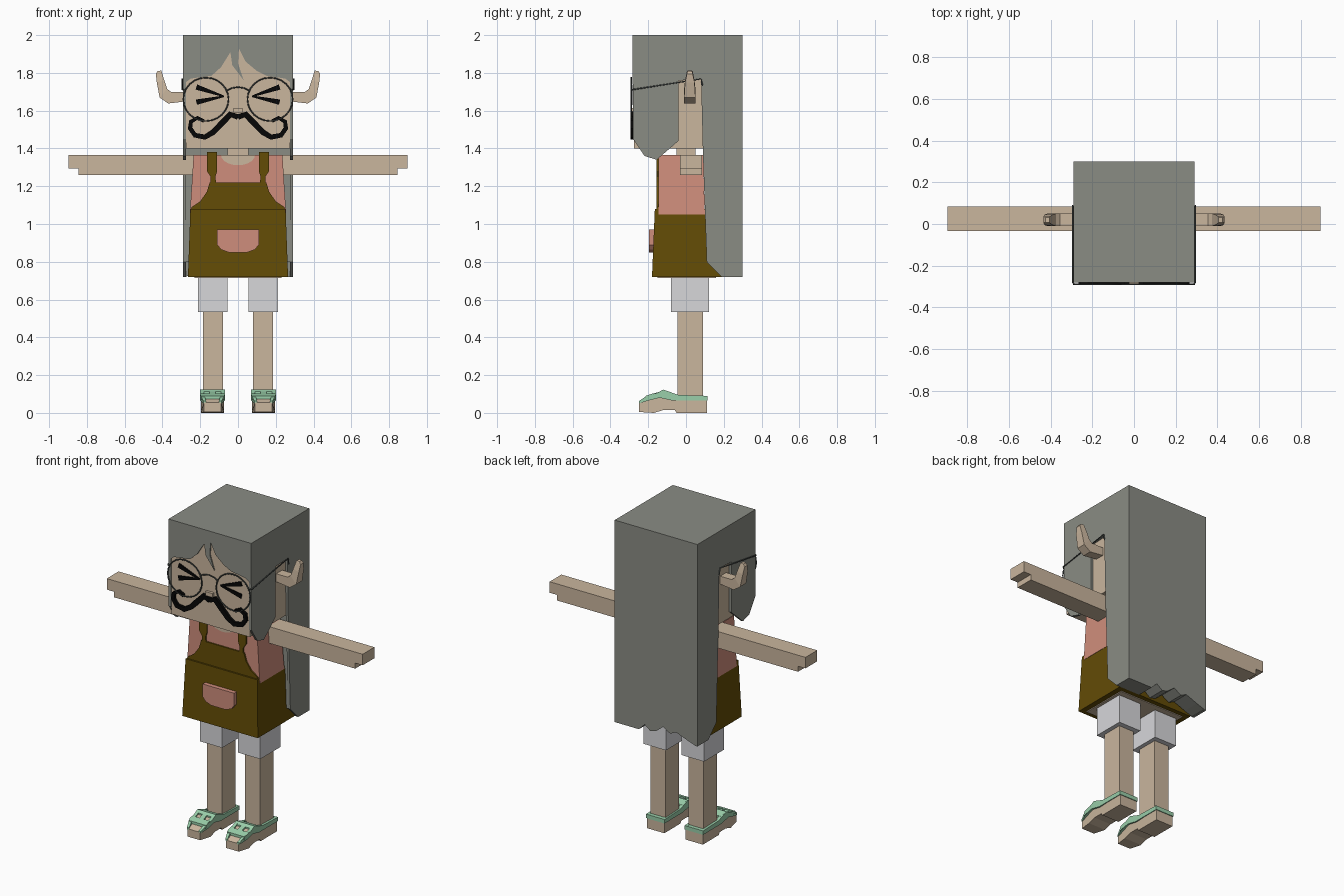
import bpy
import bmesh
import math
from mathutils import Vector

default_cube = bpy.data.objects.get("Cube")
if default_cube:
    bpy.data.objects.remove(default_cube, do_unlink=True)


def make_material(name, red, green, blue):
    """Flat material from display values, converted to linear."""
    color = [(c / 255) ** 2.2 for c in (red, green, blue)] + [1]
    material = bpy.data.materials.new(name)
    material.use_nodes = True
    material.diffuse_color = color
    material.node_tree.nodes["Principled BSDF"].inputs["Base Color"].default_value = color
    return material


skin = make_material("skin beige", 200, 180, 156)
grey = make_material("hair grey", 137, 139, 131)
pink = make_material("shirt pink", 206, 140, 123)
brown = make_material("apron brown", 99, 77, 14)
white = make_material("shorts white", 214, 214, 217)
mint = make_material("sandal green", 152, 205, 168)
black = make_material("ink black", 14, 14, 14)
wire = make_material("wire grey", 75, 80, 78)


def finish(name, bm, material):
    bmesh.ops.recalc_face_normals(bm, faces=bm.faces)
    mesh = bpy.data.meshes.new(name)
    bm.to_mesh(mesh)
    bm.free()
    mesh.materials.append(material)
    obj = bpy.data.objects.new(name, mesh)
    bpy.context.scene.collection.objects.link(obj)
    return obj


def loft(name, rings, material):
    """Skin a list of equal point rings and cap both ends."""
    bm = bmesh.new()
    rows = [[bm.verts.new(p) for p in ring] for ring in rings]
    count = len(rows[0])
    for low, high in zip(rows, rows[1:]):
        for i in range(count):
            j = (i + 1) % count
            bm.faces.new((low[i], low[j], high[j], high[i]))
    bm.faces.new(rows[0])
    bm.faces.new(rows[-1])
    return finish(name, bm, material)


def prism(name, outline, axis, start, end, material):
    """Extrude an outline (y,z along x, or x,z along y)."""
    def place(point, depth):
        u, v = point
        return (depth, u, v) if axis == "x" else (u, depth, v)
    return loft(name, [[place(p, d) for p in outline] for d in (start, end)], material)


def rect(x0, x1, y0, y1, z):
    return [(x0, y0, z), (x1, y0, z), (x1, y1, z), (x0, y1, z)]


def box(name, x0, x1, y0, y1, z0, z1, material):
    return loft(name, [rect(x0, x1, y0, y1, z0), rect(x0, x1, y0, y1, z1)], material)


def flip(outline, side):
    return [(side * u, v) for u, v in outline]


def mirrored(half):
    """Complete a symmetric outline from its +x half."""
    return half + [(-u, v) for u, v in reversed(half)]


def ribbon(name, path, widths, y0, y1, material):
    """Flat brush stroke of varying width on the face."""
    points = [Vector(p) for p in path]
    upper, lower = [], []
    for i, (p, w) in enumerate(zip(points, widths)):
        along = points[min(i + 1, len(points) - 1)] - points[max(i - 1, 0)]
        normal = Vector((-along.y, along.x)).normalized() * w / 2
        upper.append(p + normal)
        lower.append(p - normal)
    loft(name, [[(a.x, y0, a.y), (b.x, y0, b.y), (b.x, y1, b.y), (a.x, y1, a.y)]
                for a, b in zip(upper, lower)], material)


def tube(name, points, radius, material, cyclic=False):
    curve = bpy.data.curves.new(name, "CURVE")
    curve.dimensions = "3D"
    curve.bevel_depth = radius
    curve.bevel_resolution = 1
    spline = curve.splines.new("POLY")
    spline.points.add(len(points) - 1)
    for target, p in zip(spline.points, points):
        target.co = (*p, 1)
    spline.use_cyclic_u = cyclic
    curve.materials.append(material)
    obj = bpy.data.objects.new(name, curve)
    bpy.context.scene.collection.objects.link(obj)


# Head, neck and nose
box("head", -.275, .275, -.275, .12, 1.4, 1.96, skin)
box("neck", -.055, .055, -.05, .05, 1.3, 1.42, skin)
box("nose", -.025, .025, -.292, -.27, 1.59, 1.615, skin)

# Hair: crown, pointed fringe, ragged back
box("hair_crown", -.29, .29, -.28, .3, 1.95, 2, grey)
fringe = [(-.29, 2), (-.29, 1.74), (-.25, 1.77), (-.14, 1.785), (-.09, 1.83), (-.04, 1.91),
          (-.03, 1.84), (.03, 1.76), (0, 1.85), (.005, 1.93), (.04, 1.86), (.1, 1.81),
          (.15, 1.785), (.25, 1.77), (.29, 1.74), (.29, 2)]
prism("hair_fringe", fringe, "y", -.282, -.27, grey)
back = [(-.28, 2), (-.28, .72), (-.22, .74), (-.14, .77), (-.1, .75), (-.05, .78), (0, .74),
        (.04, .73), (.08, .76), (.12, .72), (.28, .72), (.28, 2)]
prism("hair_back", back, "y", .19, .3, grey)
upper_back = [(-.28, 2), (-.28, .8), (.28, .8), (.28, 2)]
prism("hair_inner_back", upper_back, "y", .11, .2, grey)
side_hair = [(-.28, 2), (-.28, 1.45), (-.22, 1.36), (-.155, 1.34), (-.04, 1.44), (-.04, 1.76),
             (.08, 1.765), (.09, 1.36), (.11, .8), (.19, .72), (.3, .72), (.3, 2)]

# Torso, shirt neckline, skirt and bib
loft("shirt", [rect(-.255, .255, -.145, .1, 1.05), rect(-.235, .235, -.145, .09, 1.365)], pink)
neckline = [(.09 * math.cos(a), 1.366 - .055 * math.sin(a))
            for a in (math.pi * i / 10 for i in range(11))]
prism("neckline", neckline, "y", -.15, -.144, skin)
loft("apron_skirt", [rect(-.265, .265, -.18, .19, .72), rect(-.252, .252, -.165, .1, 1.08)], brown)
box("skirt_underside", -.23, .23, -.15, .16, .715, .722, skin)
bib = mirrored([(.252, 1.07), (.245, 1.09), (.2, 1.12), (.165, 1.17), (.15, 1.22)])
prism("apron_bib", bib, "y", -.155, -.146, brown)
pocket = mirrored([(.11, .97), (.11, .89), (.09, .865), (.05, .85)])
prism("apron_pocket", pocket, "y", -.197, -.165, pink)

lens_center = Vector((.17, -.29, 1.66))
moustache = [(0, 1.566), (.04, 1.58), (.085, 1.534), (.13, 1.487), (.175, 1.46),
             (.228, 1.47), (.254, 1.508), (.249, 1.542), (.215, 1.562), (.18, 1.545)]
strap = [(.115, 1.21), (.145, 1.21), (.145, 1.25), (.165, 1.28), (.165, 1.38),
         (.11, 1.38), (.11, 1.28), (.12, 1.25)]
arm = [(.22, 1.26), (.845, 1.26), (.845, 1.295), (.897, 1.295), (.897, 1.365), (.22, 1.365)]
# Horn sections: lower point, upper point, front and back
horn = [((.27, 1.65), (.27, 1.7), -.01, .05), ((.37, 1.638), (.355, 1.7), -.01, .05),
        ((.415, 1.67), (.375, 1.715), -.01, .05), ((.43, 1.75), (.39, 1.76), -.005, .045),
        ((.435, 1.795), (.405, 1.81), .005, .035), ((.425, 1.81), (.407, 1.812), .008, .032)]
foot = [(-.25, .005), (-.17, 0), (-.12, .015), (-.06, .015), (-.05, 0), (.11, 0), (.11, .085),
        (-.045, .09), (-.12, .11), (-.2, .082), (-.25, .055)]
rail = [(-.25, .05), (-.2, .065), (-.14, .08), (-.07, .065), (.115, .065), (.115, .09),
        (-.04, .095), (-.12, .123), (-.155, .105), (-.2, .095), (-.25, .062)]
toe_bar = [(-.215, .07), (-.215, .09), (-.175, .103), (-.165, .085)]
top_bar = [(-.14, .09), (-.14, .112), (-.12, .123), (-.075, .108), (-.075, .09)]
heel_bar = [(.09, .065), (.115, .065), (.115, .09), (.09, .09)]


def pinch_toe(obj, center):
    for vert in obj.data.vertices:
        if vert.co.y < -.23:
            vert.co.x = center + (vert.co.x - center) * .75


for word, s in (("left", 1), ("right", -1)):
    prism(word + "_side_hair", side_hair, "x", s * .274, s * .29, grey)
    prism(word + "_apron_strap", flip(strap, s), "y", -.155, -.146, brown)
    prism(word + "_arm", flip(arm, s), "y", -.033, .085, skin)
    loft(word + "_horn", [[(s * a[0], f, a[1]), (s * a[0], b, a[1]),
                           (s * c[0], b, c[1]), (s * c[0], f, c[1])]
                          for a, c, f, b in horn], skin)

    # Squeezed eye strokes and curled moustache
    for part, z in (("upper", 1.725), ("lower", 1.645)):
        ribbon(f"{word}_{part}_eye_stroke", flip([(.22, z), (.075, 1.676)], s),
               (.028, .008), -.284, -.276, black)
    ribbon(word + "_moustache", flip(moustache, s),
           (.03, .032, .032, .03, .028, .026, .024, .022, .02, .018), -.293, -.276, black)

    # Glasses
    ring = [(s * (lens_center.x + .12 * math.cos(a)), lens_center.y, lens_center.z + .115 * math.sin(a))
            for a in (math.tau * i / 24 for i in range(24))]
    tube(word + "_lens_rim", ring, .004, wire, cyclic=True)
    tube(word + "_temple_arm", [(s * .285, -.29, 1.71), (s * .295, -.28, 1.712),
                                (s * .295, .08, 1.768), (s * .295, .088, 1.73)], .004, wire)

    # Legs, shorts and strapped sandals
    box(word + "_leg", s * .08, s * .185, -.045, .09, .05, .6, skin)
    box(word + "_shorts_leg", s * .055, s * .212, -.08, .122, .535, .76, white)
    middle = s * .135
    pinch_toe(prism(word + "_foot", foot, "x", middle - .06, middle + .06, skin), middle)
    for edge, e in (("inner", -s), ("outer", s)):
        pinch_toe(prism(f"{word}_{edge}_sandal_rail", rail, "x",
                        middle + e * .045, middle + e * .065, mint), middle)
    for part, outline in (("toe", toe_bar), ("top", top_bar), ("heel", heel_bar)):
        prism(f"{word}_sandal_{part}_bar", outline, "x", middle - .06, middle + .06, mint)
    prism(word + "_sandal_center", [(-.2, .07), (-.2, .094), (-.13, .115), (-.13, .09)],
          "x", middle - .015, middle + .015, mint)

tube("glasses_bridge", [(x, -.29, 1.725 - x * x * 5) for x in (-.065, -.035, 0, .035, .065)], .004, wire)
